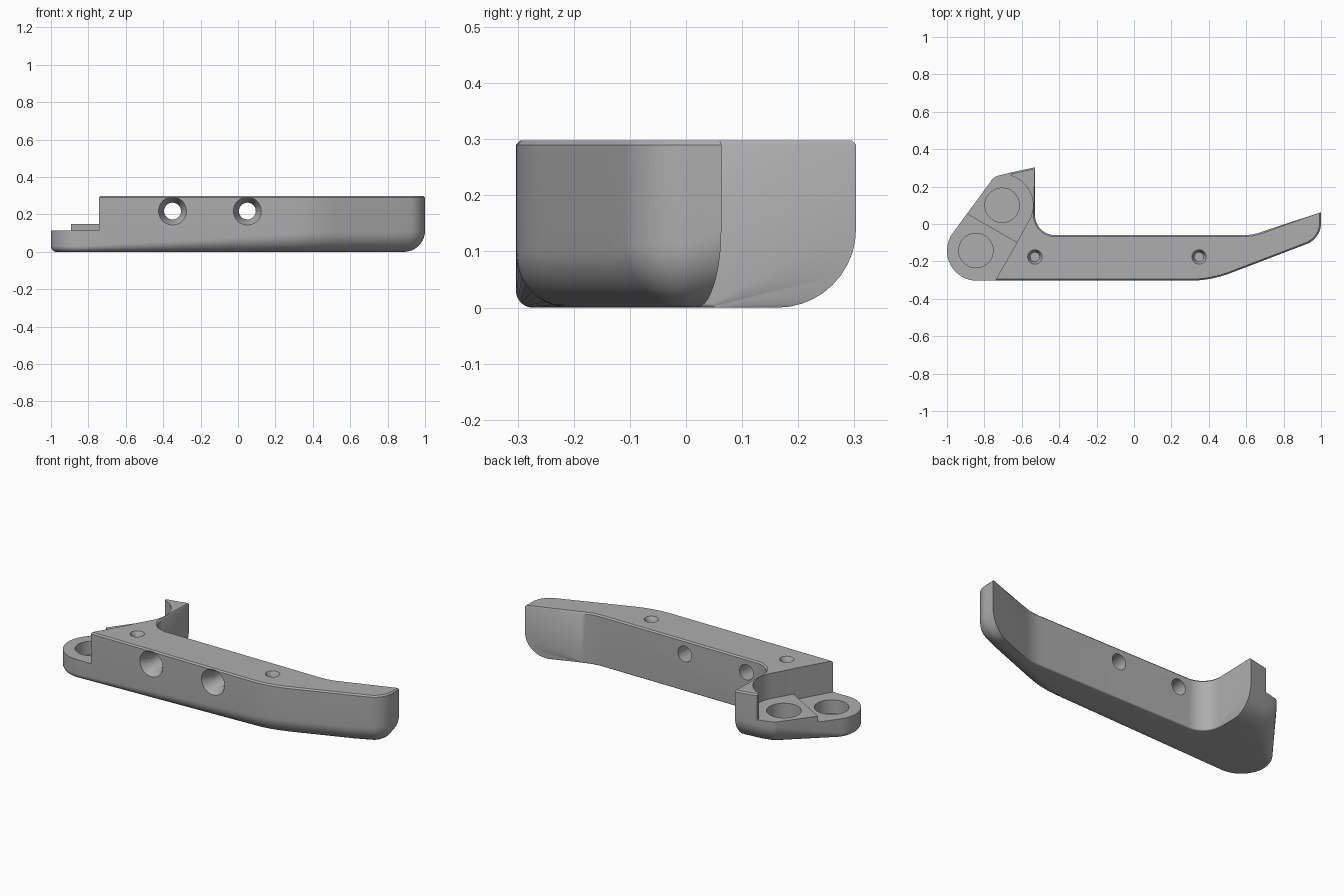
import bpy, bmesh, math
from mathutils import Matrix, Vector

if "Cube" in bpy.data.objects:
    bpy.data.objects.remove(bpy.data.objects["Cube"], do_unlink=True)

HEIGHT, EDGE = 0.298, 0.008

grey = bpy.data.materials.new("plain grey")
grey.use_nodes = True
colour = (0.42, 0.42, 0.42, 1)
grey.diffuse_color = colour
grey.node_tree.nodes["Principled BSDF"].inputs["Base Color"].default_value = colour


def arc(cx, cy, radius, start, end, steps):
    angles = [math.radians(start + (end - start) * i / steps) for i in range(steps + 1)]
    return [(cx + radius * math.cos(a), cy + radius * math.sin(a)) for a in angles]


def line(a, b, steps):
    """Points strictly between a and b."""
    return [tuple(Vector(a).lerp(Vector(b), i / steps)) for i in range(1, steps)]


def bezier(a, c, b, steps):
    a, b, c = Vector(a), Vector(b), Vector(c)
    ts = [i / steps for i in range(steps + 1)]
    return [tuple(a.lerp(c, t).lerp(c.lerp(b, t), t)) for t in ts]


def make_object(name, bm):
    bmesh.ops.recalc_face_normals(bm, faces=bm.faces)
    mesh = bpy.data.meshes.new(name)
    bm.to_mesh(mesh)
    bm.free()
    mesh.materials.append(grey)
    obj = bpy.data.objects.new(name, mesh)
    bpy.context.collection.objects.link(obj)
    return obj


def loft(name, rings):
    bm = bmesh.new()
    loops = [[bm.verts.new(p) for p in ring] for ring in rings]
    for low, high in zip(loops, loops[1:]):
        for i in range(len(low)):
            j = (i + 1) % len(low)
            bm.faces.new((low[i], low[j], high[j], high[i]))
    bm.faces.new(loops[0][::-1])
    bm.faces.new(loops[-1])
    return make_object(name, bm)


def prism(name, points, z0, z1):
    return loft(name, [[(x, y, z) for x, y in points] for z in (z0, z1)])


def plug(name, base, axis, r0, r1, length):
    """Round cutter from base along axis, going from radius r0 to r1."""
    bm = bmesh.new()
    axis = Vector(axis)
    turn = axis.to_track_quat("Z", "Y").to_matrix().to_4x4()
    place = Matrix.Translation(Vector(base) + axis * length / 2) @ turn
    bmesh.ops.create_cone(bm, cap_ends=True, segments=48, radius1=r0, radius2=r1,
                          depth=length, matrix=place)
    return make_object(name, bm)


# Plan outline with the bottom rounding radius of each stretch
def front_radius(x):
    return 0.03 + 0.075 * min(1, max(0, (x + 0.84) / 1.3))


foot_arc = arc(-0.84, -0.143, 0.16, 144, 270, 16)
bend = bezier((0.3, -0.303), (0.41, -0.303), (0.52, -0.261), 8)
nose_arc = arc(0.88, 0.005, 0.12, -69, 0, 10)
front = foot_arc + line(foot_arc[-1], bend[0], 10) + bend + line(bend[-1], nose_arc[0], 5)
tip, corner = (1.0, 0.063), (-0.53, 0.303)
inner = bezier((0.7, -0.036), (0.64, -0.06), (0.58, -0.06), 6)
inner += arc(-0.42, 0.05, 0.11, 270, 180, 12)
back = [(-0.655, 0.276), (-0.7, 0.265)] + bezier((-0.73, 0.257), (-0.75, 0.25), (-0.762, 0.233), 4)
diagonal = line(back[-1], foot_arc[0], 6)

outline = [(p, front_radius(p[0])) for p in front]
outline += [(p, 0.113) for p in nose_arc] + [(tip, 0.14)]
outline += [(p, EDGE) for p in inner] + [(corner, 0.14)]
outline += [(p, 0.12) for p in back]
outline += [(p, 0.12 - 0.09 * (i + 1) / 6) for i, p in enumerate(diagonal)]


def inward(i):
    """Mitred inward direction; the two sharp ends slide along the inner wall."""
    p = Vector(outline[i][0])
    if outline[i][0] == tip:
        return (Vector(inner[0]) - p).normalized()
    if outline[i][0] == corner:
        return Vector((-0.05, -1))
    a = (p - Vector(outline[i - 1][0])).normalized()
    b = (Vector(outline[(i + 1) % len(outline)][0]) - p).normalized()
    na, nb = Vector((-a.y, a.x)), Vector((-b.y, b.x))
    return (na + nb) / (1 + na.dot(nb))


directions = [inward(i) for i in range(len(outline))]


def ring(angle):
    result = []
    for (p, r), d in zip(outline, directions):
        q = Vector(p) + d * r * (1 - math.cos(angle))
        result.append((q.x, q.y, r * (1 - math.sin(angle))))
    return result


rings = [ring(math.radians(90 - 9 * k)) for k in range(11)]
rings.append([(p[0], p[1], HEIGHT - EDGE) for p, r in outline])
rings.append([(p[0] + d.x * EDGE, p[1] + d.y * EDGE, HEIGHT)
              for (p, r), d in zip(outline, directions)])
body = loft("bracket_body", rings)

# Stepped pocket over the foot
shelf = [(-0.8, -0.404)] + arc(-0.705, 0.1, 0.165, -30, 72, 16)
shelf += [(-0.662, 0.4), (-1.2, 0.4), (-1.2, -0.404)]
lower = [(-0.8, -0.404), (-0.626, -0.1), (-1.146, 0.2), (-1.3, -0.404)]
cutters = [prism("upper_shelf_cutter", shelf, 0.15, 0.5),
           prism("lower_shelf_cutter", lower, 0.115, 0.5)]

# Round seats in the foot
for x, y in ((-0.705, 0.1), (-0.845, -0.142)):
    cutters.append(plug("seat_cutter", (x, y, 0.035), (0, 0, 1), 0.092, 0.092, 0.4))

# Countersunk holes through the front wall
for x in (-0.35, 0.05):
    cutters.append(plug("bolt_cutter", (x, -0.5, 0.218), (0, 1, 0), 0.045, 0.045, 0.6))
    cutters.append(plug("bolt_sink_cutter", (x, -0.304, 0.218), (0, 1, 0), 0.075, 0.044, 0.06))

# Small countersunk holes in the top
for x in (-0.53, 0.348):
    cutters.append(plug("pin_cutter", (x, -0.176, 0.12), (0, 0, 1), 0.024, 0.024, 0.3))
    cutters.append(plug("pin_sink_cutter", (x, -0.176, HEIGHT + 0.001), (0, 0, -1), 0.039, 0.023, 0.03))

bpy.ops.object.select_all(action="DESELECT")
bpy.context.view_layer.objects.active = body
body.select_set(True)
for cutter in cutters:
    cutter.hide_render = True
    mod = body.modifiers.new("cut", "BOOLEAN")
    mod.operation = "DIFFERENCE"
    mod.solver = "EXACT"
    mod.object = cutter
    bpy.ops.object.modifier_apply(modifier=mod.name)
    bpy.data.objects.remove(cutter, do_unlink=True)

bpy.ops.object.shade_smooth_by_angle(angle=math.radians(30))
